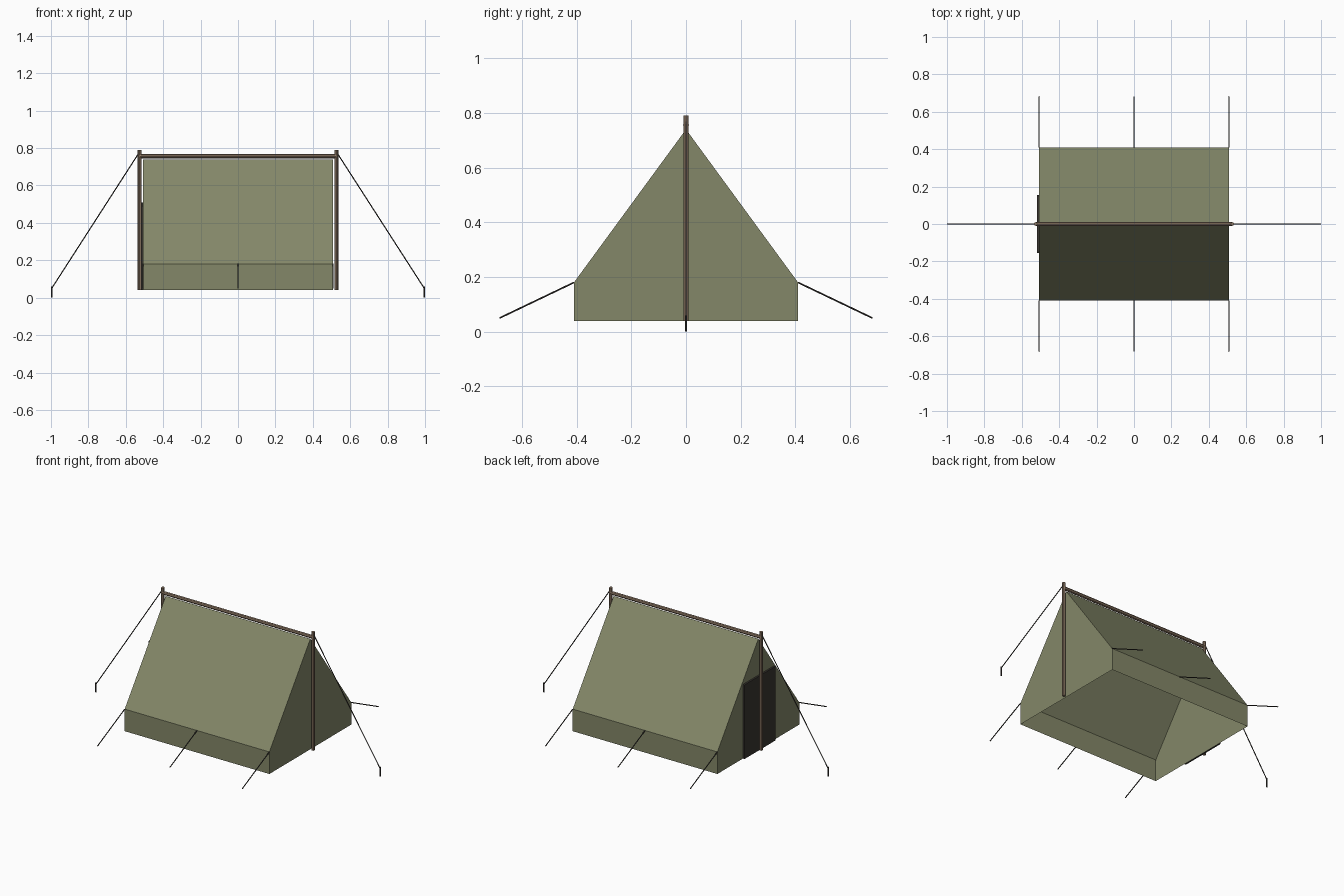
import bpy, bmesh
from mathutils import Vector

if "Cube" in bpy.data.objects:
    bpy.data.objects.remove(bpy.data.objects["Cube"])


def material(name, rgb):
    m = bpy.data.materials.new(name)
    m.diffuse_color = (*rgb, 1)
    m.use_nodes = True
    m.node_tree.nodes["Principled BSDF"].inputs["Base Color"].default_value = m.diffuse_color
    return m


canvas_mat = material("olive_canvas", (0.23, 0.245, 0.14))
wood_mat = material("wood", (0.27, 0.19, 0.13))
door_mat = material("dark_door", (0.04, 0.036, 0.03))
rope_mat = material("dark_rope", (0.045, 0.04, 0.035))

HALF = 0.507      # half length of the canvas
POLE_X = 0.526
BASE = 0.04


def finish(name, bm, mat):
    mesh = bpy.data.meshes.new(name)
    bm.to_mesh(mesh)
    bm.free()
    mesh.materials.append(mat)
    obj = bpy.data.objects.new(name, mesh)
    bpy.context.collection.objects.link(obj)
    return obj


def rod(name, start, end, radius, mat, sides=8):
    a, b = Vector(start), Vector(end)
    bm = bmesh.new()
    bmesh.ops.create_cone(bm, cap_ends=True, segments=sides, radius1=radius,
                          radius2=radius, depth=(b - a).length)
    obj = finish(name, bm, mat)
    obj.location = (a + b) / 2
    obj.rotation_euler = (b - a).to_track_quat('Z', 'Y').to_euler()
    return obj


# Canvas shell: tent profile run along x, open underneath
profile = [(-0.41, BASE), (-0.41, 0.18), (0, 0.74), (0.41, 0.18), (0.41, BASE)]
bm = bmesh.new()
left = [bm.verts.new((-HALF, y, z)) for y, z in profile]
right = [bm.verts.new((HALF, y, z)) for y, z in profile]
for i in range(4):
    bm.faces.new((left[i], right[i], right[i + 1], left[i + 1]))
bm.faces.new(left)
bm.faces.new(right[::-1])
bmesh.ops.recalc_face_normals(bm, faces=bm.faces)
finish("canvas", bm, canvas_mat)

# Dark door panel on the left end
bm = bmesh.new()
bmesh.ops.create_cube(bm, size=1)
bmesh.ops.scale(bm, vec=(0.011, 0.31, 0.47), verts=bm.verts)
door = finish("door_panel", bm, door_mat)
door.location = (-HALF - 0.006, 0, BASE + 0.235)

# Ridge pole
rod("ridge_pole", (-POLE_X, 0, 0.756), (POLE_X, 0, 0.756), 0.011, wood_mat)

# Upright poles, end guy ropes and pegs
for side, s in (("left", -1), ("right", 1)):
    rod(side + "_pole", (s * POLE_X, 0, BASE), (s * POLE_X, 0, 0.79), 0.01, wood_mat)
    rod(side + "_guy_rope", (s * POLE_X, 0, 0.78), (s * 0.996, 0, 0.05), 0.003, rope_mat, 6)
    rod(side + "_peg", (s * 0.996, 0, 0), (s * 0.996, 0, 0.06), 0.004, rope_mat, 6)

# Ropes along the eaves
for side, s in (("front", -1), ("back", 1)):
    for i, x in enumerate((-HALF, 0, HALF)):
        rod(f"{side}_eave_rope_{i + 1}", (x, s * 0.41, 0.18), (x, s * 0.682, 0.05),
            0.003, rope_mat, 6)
